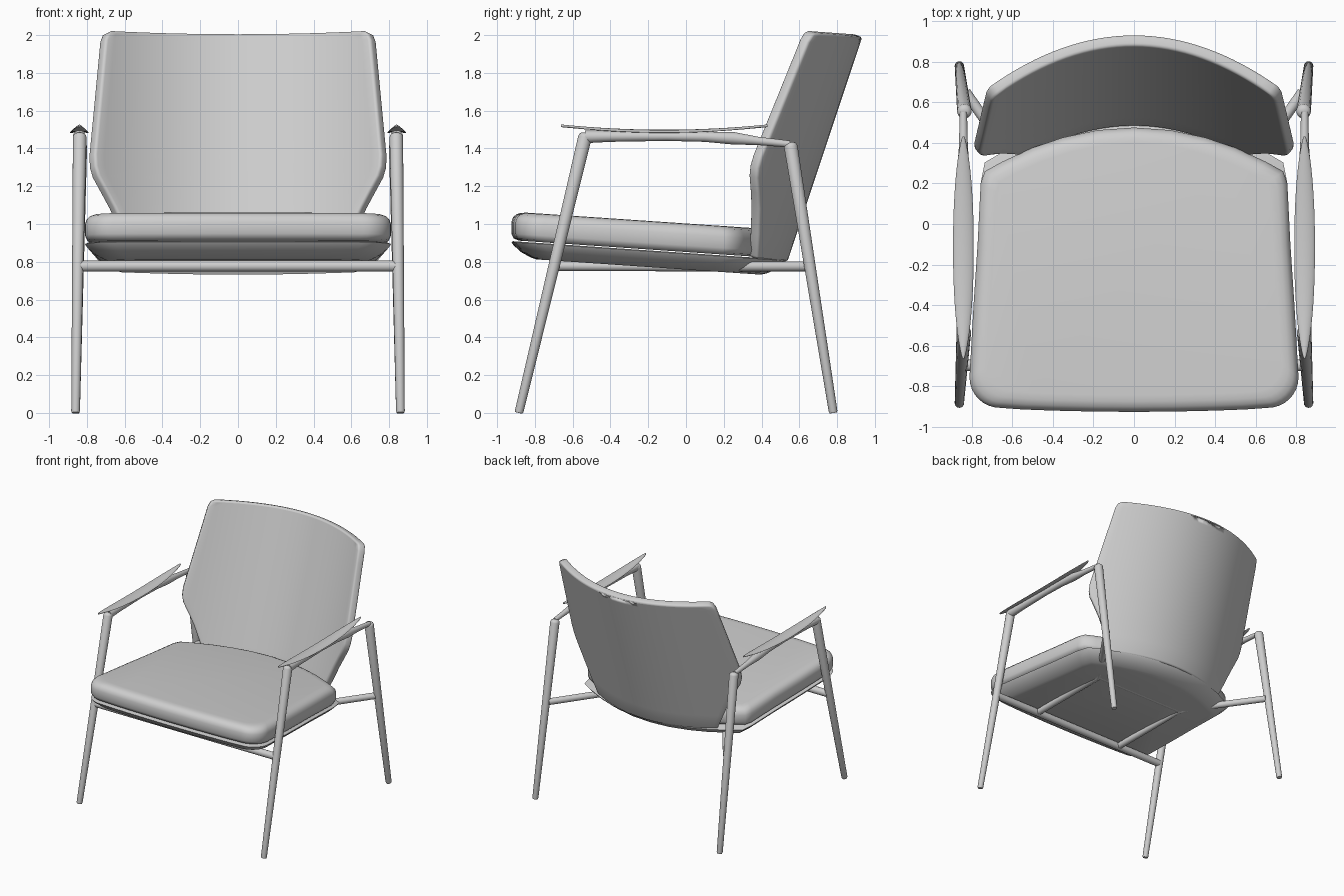
import bpy, bmesh, math
from mathutils import Vector

cube = bpy.data.objects.get("Cube")
if cube:
    bpy.data.objects.remove(cube, do_unlink=True)

GREY = (0.62, 0.62, 0.62, 1)
grey = bpy.data.materials.new("light_grey")
grey.use_nodes = True
grey.diffuse_color = GREY
grey.node_tree.nodes["Principled BSDF"].inputs["Base Color"].default_value = GREY


def finish(name, bm, angle=40):
    bmesh.ops.recalc_face_normals(bm, faces=bm.faces)
    mesh = bpy.data.meshes.new(name)
    bm.to_mesh(mesh)
    bm.free()
    mesh.materials.append(grey)
    obj = bpy.data.objects.new(name, mesh)
    bpy.context.collection.objects.link(obj)
    bpy.ops.object.select_all(action='DESELECT')
    obj.select_set(True)
    bpy.context.view_layer.objects.active = obj
    bpy.ops.object.shade_smooth_by_angle(angle=math.radians(angle))
    return obj


def loft(name, rings, angle=40):
    """Skin closed rings of equal length and cap both ends."""
    bm = bmesh.new()
    loops = [[bm.verts.new(p) for p in ring] for ring in rings]
    n = len(loops[0])
    for a, b in zip(loops, loops[1:]):
        for i in range(n):
            j = (i + 1) % n
            bm.faces.new((a[i], a[j], b[j], b[i]))
    bm.faces.new(loops[0][::-1])
    bm.faces.new(loops[-1])
    return finish(name, bm, angle)


def tube(name, path, sides=20):
    """Round bar along a list of (point, radius)."""
    pts = [Vector(p) for p, r in path]
    rings = []
    for k, (p, r) in enumerate(path):
        d = (pts[min(k + 1, len(pts) - 1)] - pts[max(k - 1, 0)]).normalized()
        u = d.cross(Vector((0, 0, 1)) if abs(d.z) < 0.8 else Vector((1, 0, 0))).normalized()
        v = d.cross(u)
        rings.append([pts[k] + r * (u * math.cos(a) + v * math.sin(a))
                      for a in (2 * math.pi * i / sides for i in range(sides))])
    return loft(name, rings)


def leg(name, foot, top, r0, r1):
    """Tapered leg with a softly domed top."""
    foot, top = Vector(foot), Vector(top)
    d = (top - foot).normalized()
    path = [(foot, r0 * 0.85), (foot + d * 0.01, r0), (top, r1)]
    path += [(top + d * r1 * 0.7 * math.sin(a), r1 * math.cos(a)) for a in (0.4, 0.8, 1.2)]
    return tube(name, path)


# Seat outline: bowed front, rounded front corners, tapered sides, arched back
def outline(back_y, bow):
    half = [(x, -0.925 + 0.04 * x * x) for x in (0, 0.2, 0.4, 0.55)]
    half += [(0.66 + 0.15 * math.sin(a), -0.755 - 0.15 * math.cos(a))
             for a in (math.pi / 2 * i / 8 for i in range(9))]
    half += [(0.79, -0.4), (0.77, -0.1), (0.755, 0.2)]
    half += [(x, back_y - bow * x * x) for x in (0.735, 0.65, 0.5, 0.35, 0.18, 0)]
    return half + [(-x, y) for x, y in half[-2:0:-1]]


def seat_layer(shape, inset, height):
    ring = []
    for x, y in shape:
        x *= 1 - inset / 0.8
        y = -0.2 + (y + 0.2) * (1 - inset / 0.7)
        ring.append((x, y, 0.91 - 0.068 * (y + 0.93) + height))
    return ring


cushion = outline(0.475, 0.4)
loft("seat_cushion", [seat_layer(cushion, i, h) for i, h in (
    (0.04, 0.005), (0.012, 0.015), (0, 0.04), (0, 0.1),
    (0.008, 0.125), (0.025, 0.143), (0.05, 0.153), (0.08, 0.156))], 50)

pan = outline(0.53, 0.42)
loft("seat_pan", [seat_layer(pan, i, h) for i, h in (
    (0.13, -0.088), (0.1, -0.08), (0.05, -0.055), (0.01, -0.02), (0, -0.005), (0.01, 0))], 35)


# Backrest: raked, curved panel whose width changes with height
def back_width(z):
    knots = [(0.8, 0.56), (1.06, 0.685), (1.22, 0.775), (1.27, 0.79), (1.33, 0.793),
             (1.94, 0.735), (1.975, 0.722), (1.99, 0.695)]
    for (z0, w0), (z1, w1) in zip(knots, knots[1:]):
        if z <= z1:
            return w0 + (w1 - w0) * (z - z0) / (z1 - z0)
    return knots[-1][1]


COLS = 32
rows = [0.8, 0.93, 1.06, 1.14, 1.22, 1.27, 1.33, 1.5, 1.7, 1.85, 1.94, 1.975, 1.99]
bm = bmesh.new()
grid = []
for z in rows:
    line = []
    for c in range(COLS + 1):
        x = back_width(z) * (2 * c / COLS - 1)
        depth = 0.5 * x * x
        line.append(bm.verts.new((x, 0.54 + 0.333 * (z - 0.81) - depth, z + 0.08 * depth)))
    grid.append(line)
for a, b in zip(grid, grid[1:]):
    for c in range(COLS):
        bm.faces.new((a[c], a[c + 1], b[c + 1], b[c]))
backrest = finish("backrest", bm, 40)
# Normals must point backwards so the padding grows towards the sitter
if backrest.data.polygons[0].normal.y < 0:
    backrest.data.flip_normals()
pad = backrest.modifiers.new("padding", 'SOLIDIFY')
pad.thickness = 0.06
pad.offset = -1
edge = backrest.modifiers.new("soft_rim", 'BEVEL')
edge.width = 0.022
edge.segments = 3
edge.limit_method = 'ANGLE'
edge.angle_limit = math.radians(50)

# Frame sides, rails and armrests
for side, s in (("left", 1), ("right", -1)):
    leg(side + "_front_leg", (s * 0.86, -0.885, 0), (s * 0.838, -0.535, 1.46), 0.023, 0.036)
    leg(side + "_back_leg", (s * 0.86, 0.78, 0), (s * 0.835, 0.555, 1.41), 0.023, 0.036)
    tube(side + "_arm_rail", [((s * 0.84, y, z), r) for y, z, r in (
        (-0.535, 1.462, 0.034), (-0.4, 1.464, 0.029), (-0.1, 1.464, 0.024), (0.1, 1.462, 0.027),
        (0.25, 1.454, 0.033), (0.38, 1.44, 0.022), (0.55, 1.423, 0.018))])

    # Leaf-shaped armrest, thin and lifted at both ends
    rings = []
    for k in range(25):
        t = -math.cos(math.pi * k / 24)
        y = -0.115 + 0.547 * t
        w = 0.004 + 0.047 * (1 - abs(t) ** 2.2) ** 0.75
        z = 1.492 + 0.028 * t * t
        rings.append([(s * 0.84 + w * math.cos(a), y, z + 0.007 * math.sin(a) - 0.008 * math.cos(a) ** 2 * w / 0.05)
                      for a in (2 * math.pi * i / 16 for i in range(16))])
    loft(side + "_armrest", rings, 60)

    # Under-seat runner that bends out to the back leg
    tube(side + "_runner", [((s * 0.42, -0.69, 0.778), 0.026), ((s * 0.42, 0.05, 0.775), 0.026),
                            ((s * 0.45, 0.11, 0.775), 0.026), ((s * 0.83, 0.65, 0.775), 0.026)])

for name, y, half, r in (("front_stretcher", -0.695, 0.84, 0.029), ("rear_stretcher", 0.07, 0.42, 0.026)):
    tube(name, [((-half, y, 0.777), r), ((half, y, 0.777), r)])
